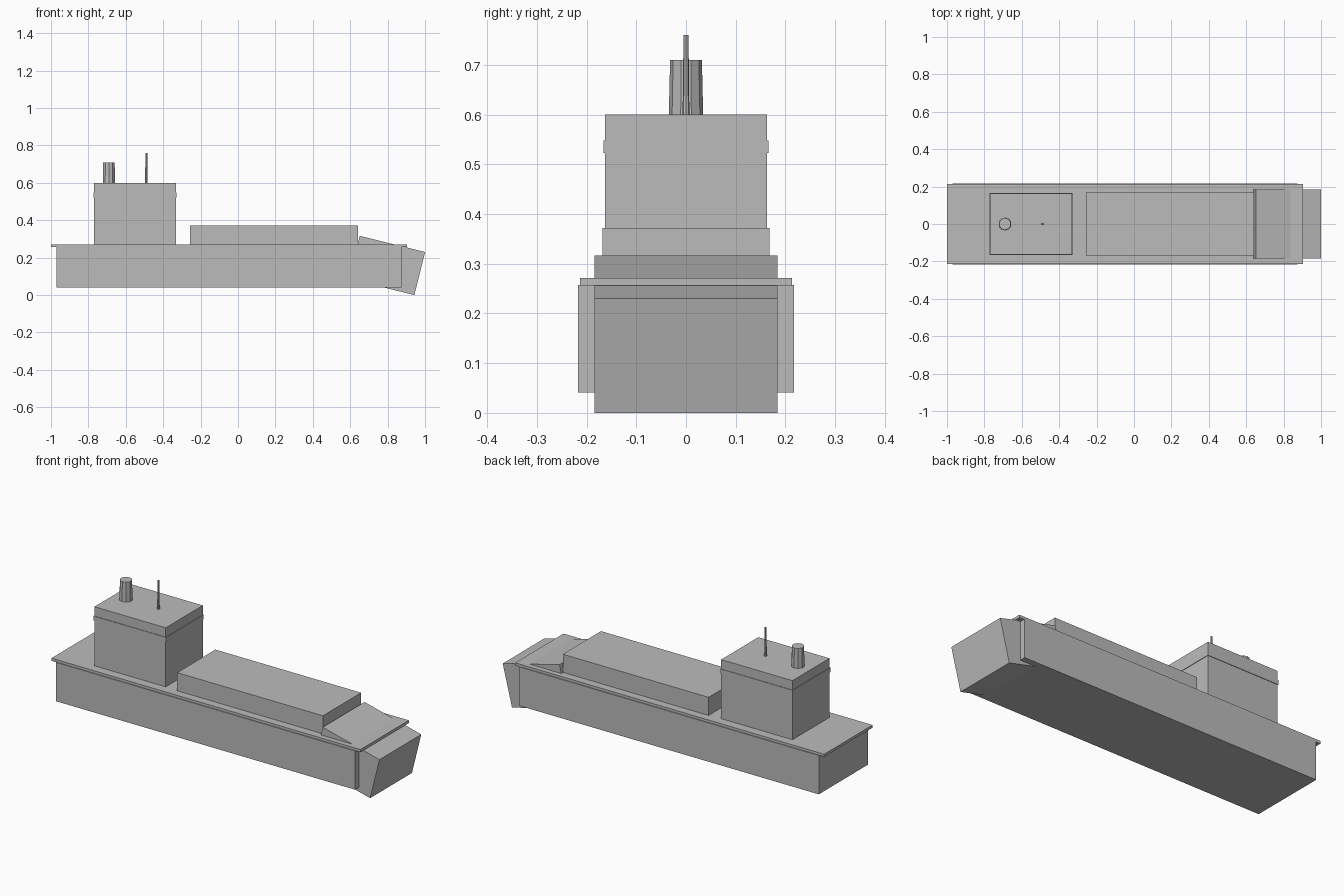
import bpy
import math

default_cube = bpy.data.objects.get("Cube")
if default_cube:
    bpy.data.objects.remove(default_cube, do_unlink=True)

# One plain grey for the whole ship
grey = bpy.data.materials.new("ship grey")
grey.use_nodes = True
colour = (0.5, 0.5, 0.5, 1)
grey.diffuse_color = colour
grey.node_tree.nodes["Principled BSDF"].inputs["Base Color"].default_value = colour


def finish(name):
    obj = bpy.context.object
    obj.name = obj.data.name = name
    obj.data.materials.append(grey)
    return obj


def box(name, x0, x1, half_width, z0, z1):
    """Box centred on y = 0, given by its x and z limits."""
    bpy.ops.mesh.primitive_cube_add(size=1, location=((x0 + x1) / 2, 0, (z0 + z1) / 2))
    obj = finish(name)
    obj.scale = (x1 - x0, 2 * half_width, z1 - z0)
    bpy.ops.object.transform_apply(location=False, rotation=False, scale=True)
    return obj


def tapered_post(name, x, r_bottom, r_top, z0, z1, sides):
    bpy.ops.mesh.primitive_cone_add(vertices=sides, radius1=r_bottom, radius2=r_top,
                                    depth=z1 - z0, location=(x, 0, (z0 + z1) / 2))
    return finish(name)


# Hull and the thin deck that overhangs it at both ends
box("hull", -0.97, 0.873, 0.217, 0.041, 0.257)
box("deck", -1.0, 0.903, 0.213, 0.256, 0.271)

# Bow block, tipped nose-down
bow = box("bow", 0.617, 0.977, 0.184, 0.04, 0.277)
bow.rotation_euler.y = math.radians(14)

# Long cargo hold cover
box("cargo_hold", -0.257, 0.641, 0.168, 0.265, 0.372)

# Bridge tower with a slightly raised window band
box("bridge_tower", -0.77, -0.331, 0.163, 0.265, 0.6)
box("window_band", -0.773, -0.328, 0.166, 0.523, 0.548)

# Funnel and mast on the roof
tapered_post("funnel", -0.69, 0.035, 0.032, 0.58, 0.71, 10)
tapered_post("mast", -0.49, 0.007, 0.005, 0.585, 0.76, 8)
